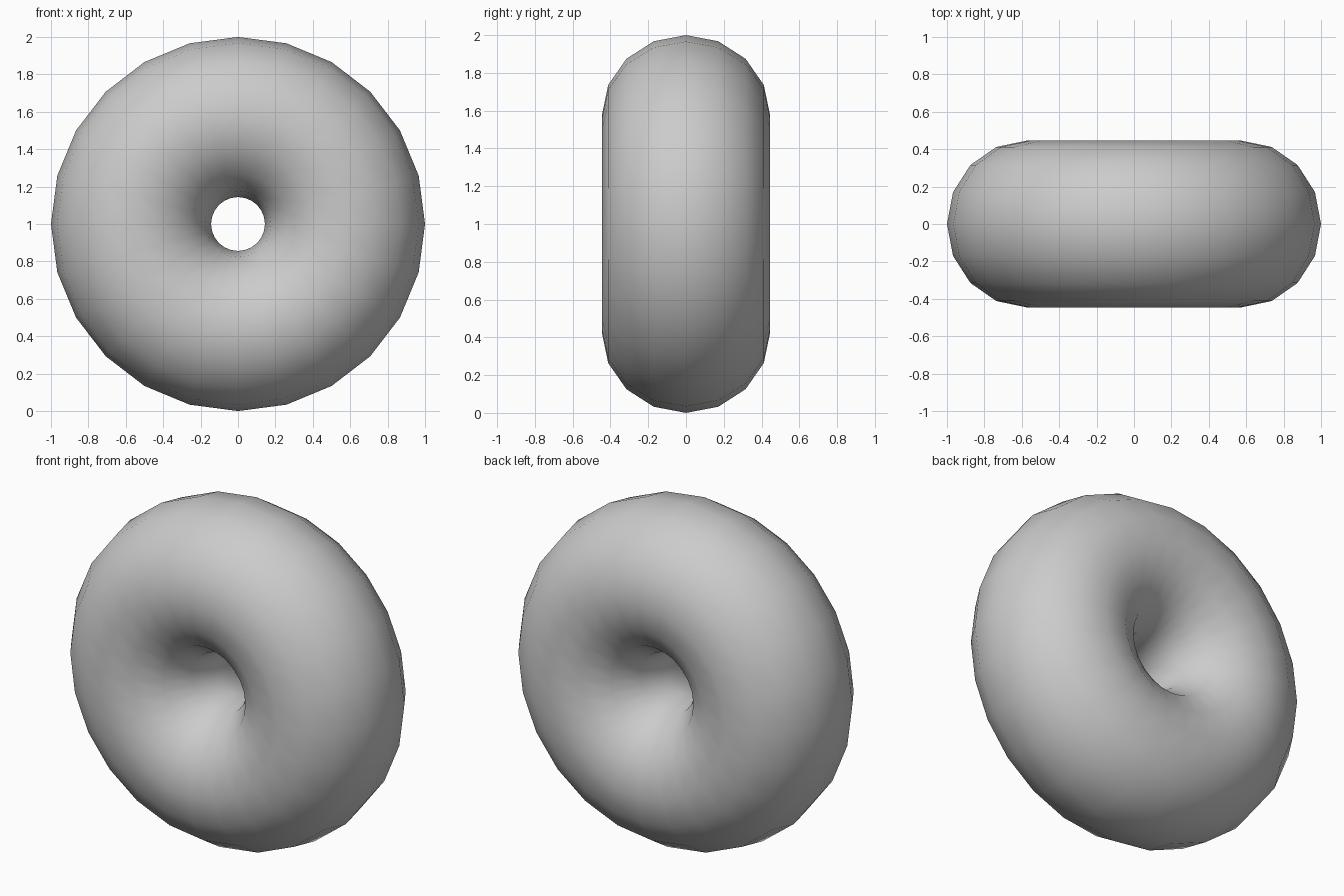
import bpy
from math import pi

if "Cube" in bpy.data.objects:
    bpy.data.objects.remove(bpy.data.objects["Cube"])

# ring: 24 x 16 torus standing upright, hole facing the front
bpy.ops.mesh.primitive_torus_add(
    major_segments=24, minor_segments=16,
    major_radius=0.572, minor_radius=0.428,
    location=(0, 0, 1), rotation=(pi / 2, 0, 0))
ring = bpy.context.object
ring.name = "ring"
# tube is slightly deeper than it is wide
ring.scale = (1, 1, 0.446 / 0.428)
bpy.ops.object.transform_apply(location=False, rotation=True, scale=True)
bpy.ops.object.shade_smooth()
